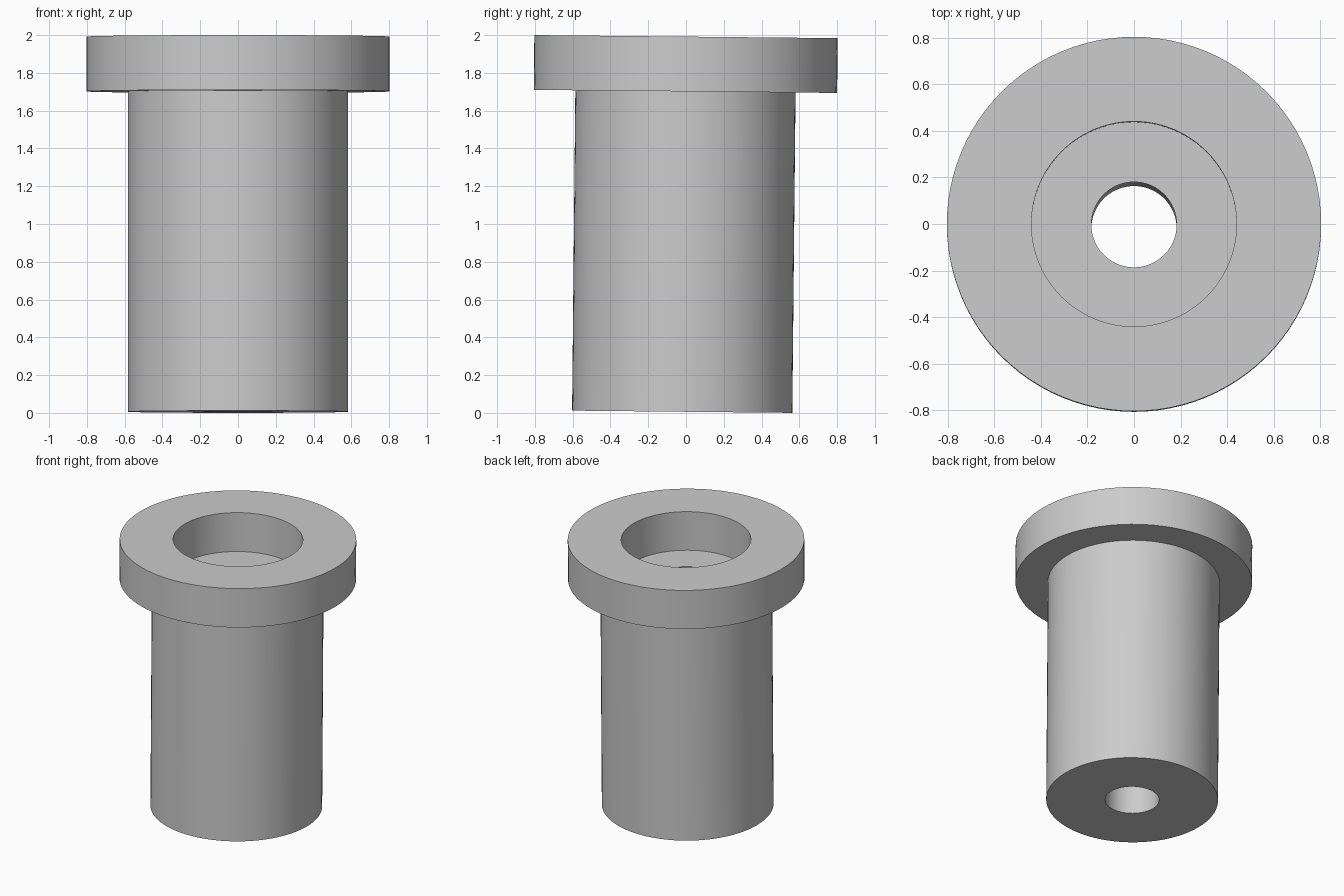
import bpy
import bmesh
import math
from mathutils import Matrix, Vector

cube = bpy.data.objects.get("Cube")
if cube:
    bpy.data.objects.remove(cube, do_unlink=True)

SEGMENTS = 96
TILT = math.radians(-0.58)   # the whole part leans slightly
TOP = 1.992                  # height of the centre of the top face

# Dimensions, measured down from the top face
FLANGE_R, BODY_R, RECESS_R, BORE_R = 0.803, 0.583, 0.44, 0.183
FLANGE_H, RECESS_DEPTH, LENGTH = 0.29, 0.29, 1.986


def make_material(name, color):
    mat = bpy.data.materials.new(name)
    mat.use_nodes = True
    mat.diffuse_color = color
    mat.node_tree.nodes["Principled BSDF"].inputs["Base Color"].default_value = color
    return mat


def lathe(name, profile, material):
    """Revolve a closed (radius, z) profile around the z axis."""
    bm = bmesh.new()
    rings = []
    for i in range(SEGMENTS):
        turn = Matrix.Rotation(math.tau * i / SEGMENTS, 3, "Z")
        rings.append([bm.verts.new(turn @ Vector((r, 0, z))) for r, z in profile])
    n = len(profile)
    for i, a in enumerate(rings):
        b = rings[(i + 1) % SEGMENTS]
        for j in range(n):
            k = (j + 1) % n
            bm.faces.new((a[j], b[j], b[k], a[k]))
    bmesh.ops.recalc_face_normals(bm, faces=bm.faces)
    mesh = bpy.data.meshes.new(name)
    bm.to_mesh(mesh)
    bm.free()
    mesh.materials.append(material)
    obj = bpy.data.objects.new(name, mesh)
    bpy.context.collection.objects.link(obj)
    return obj


# Flanged sleeve with a wide recess on top and a narrow through bore
grey = make_material("plain grey", (0.6, 0.6, 0.6, 1))
sleeve = lathe("flanged_sleeve", [
    (RECESS_R, 0), (FLANGE_R, 0),
    (FLANGE_R, -FLANGE_H), (BODY_R, -FLANGE_H),
    (BODY_R, -LENGTH), (BORE_R, -LENGTH),
    (BORE_R, -RECESS_DEPTH), (RECESS_R, -RECESS_DEPTH),
], grey)
sleeve.location = (0, 0, TOP)
sleeve.rotation_euler = (TILT, 0, 0)

# Smooth round walls, crisp rims
bpy.ops.object.select_all(action="DESELECT")
sleeve.select_set(True)
bpy.context.view_layer.objects.active = sleeve
bpy.ops.object.shade_smooth_by_angle(angle=math.radians(30))
